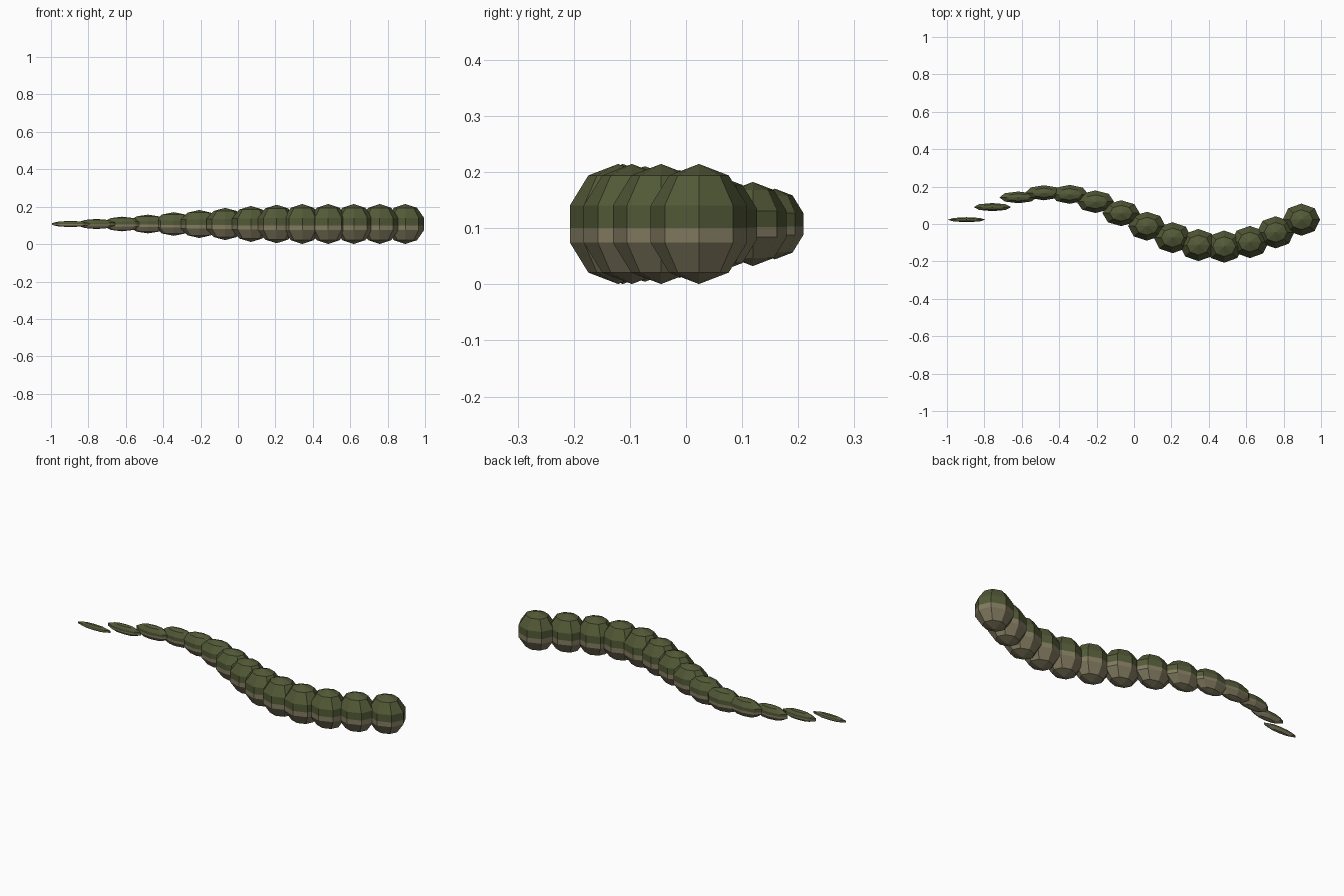
import bpy, bmesh, math
from mathutils import Vector

cube = bpy.data.objects.get("Cube")
if cube:
    bpy.data.objects.remove(cube, do_unlink=True)


def make_material(name, colour):
    mat = bpy.data.materials.new(name)
    mat.use_nodes = True
    mat.diffuse_color = (*colour, 1)
    mat.node_tree.nodes["Principled BSDF"].inputs["Base Color"].default_value = (*colour, 1)
    return mat


green = make_material("moss_green", (0.085, 0.1, 0.038))
tan = make_material("belly_tan", (0.22, 0.195, 0.115))

COUNT = 14
MID_Z = 0.1075
# Half heights: full along the front of the body, then tapering to the tail
HALF_HEIGHTS = [0.107] * 5 + [0.103, 0.096, 0.086, 0.075, 0.063, 0.05, 0.039, 0.027, 0.0165]


def body_segment(name, centre, half_height):
    """Faceted ellipsoid with a green back and a tan belly."""
    bm = bmesh.new()
    bmesh.ops.create_uvsphere(bm, u_segments=8, v_segments=5, radius=1)
    bmesh.ops.scale(bm, vec=(0.105, half_height * 0.845, half_height), verts=bm.verts)
    # Cut the colour line just below the middle
    line = -0.07 * half_height
    bmesh.ops.bisect_plane(bm, geom=bm.verts[:] + bm.edges[:] + bm.faces[:],
                           plane_co=Vector((0, 0, line)), plane_no=Vector((0, 0, 1)))
    for face in bm.faces:
        face.material_index = int(face.calc_center_median().z < line)
    mesh = bpy.data.meshes.new(name)
    bm.to_mesh(mesh)
    bm.free()
    mesh.materials.append(green)
    mesh.materials.append(tan)
    obj = bpy.data.objects.new(name, mesh)
    obj.location = centre
    bpy.context.collection.objects.link(obj)


# Segments follow one full sideways wave from head to tail
for i, half in enumerate(HALF_HEIGHTS):
    t = i / (COUNT - 1)
    name = "head" if i == 0 else "tail_tip" if i == COUNT - 1 else f"body_segment_{i}"
    y = 0.023 - 0.145 * math.sin(2 * math.pi * t)
    body_segment(name, (0.895 - 1.79 * t, y, MID_Z), half)
